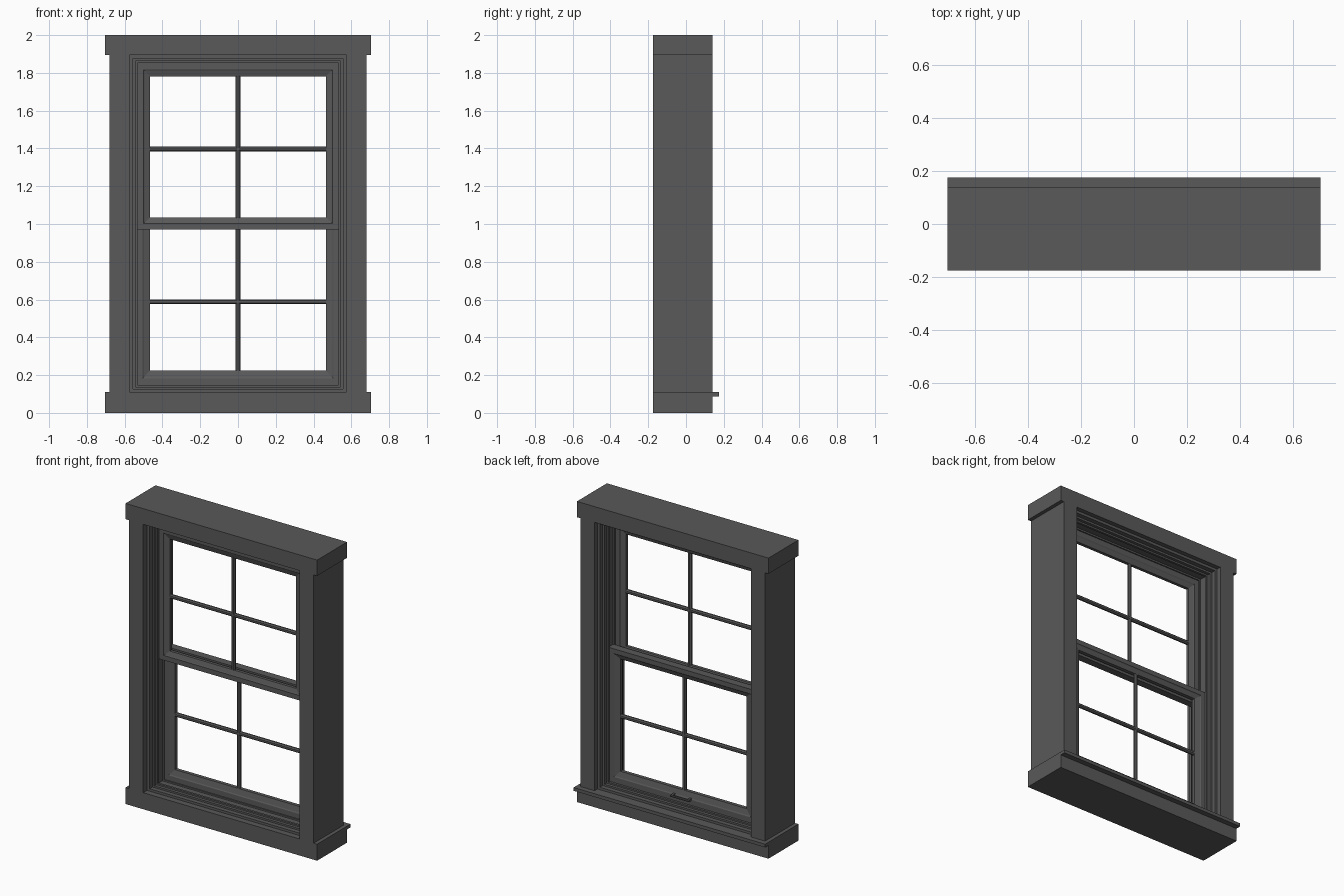
import bpy, bmesh
from mathutils import Vector

if "Cube" in bpy.data.objects:
    bpy.data.objects.remove(bpy.data.objects["Cube"])

grey = bpy.data.materials.new("dark_grey_paint")
grey.diffuse_color = (0.1, 0.1, 0.1, 1)
grey.use_nodes = True
grey.node_tree.nodes["Principled BSDF"].inputs["Base Color"].default_value = grey.diffuse_color


def finish(name, bm, bevel=0):
    bmesh.ops.recalc_face_normals(bm, faces=bm.faces)
    me = bpy.data.meshes.new(name)
    bm.to_mesh(me)
    bm.free()
    me.materials.append(grey)
    ob = bpy.data.objects.new(name, me)
    bpy.context.collection.objects.link(ob)
    if bevel:
        mod = ob.modifiers.new("chamfer", 'BEVEL')
        mod.width = bevel
        mod.segments = 1
    return ob


def box(name, x0, x1, y0, y1, z0, z1, bevel=0):
    bm = bmesh.new()
    bmesh.ops.create_cube(bm, size=1)
    lo, hi = Vector((x0, y0, z0)), Vector((x1, y1, z1))
    for v in bm.verts:
        v.co = Vector([lo[i] if v.co[i] < 0 else hi[i] for i in range(3)])
    return finish(name, bm, bevel)


def frame(name, outer, inner, profile):
    """Mitred rectangular frame. Rects are (half width, z0, z1);
    profile is a closed loop of (0 outer .. 1 inner, y)."""
    bm = bmesh.new()
    rings = []
    for sx, top in ((-1, 0), (1, 0), (1, 1), (-1, 1)):
        ring = []
        for t, y in profile:
            r = [a + (b - a) * t for a, b in zip(outer, inner)]
            ring.append(bm.verts.new((sx * r[0], y, r[2] if top else r[1])))
        rings.append(ring)
    n = len(profile)
    for i in range(4):
        a, b = rings[i], rings[(i + 1) % 4]
        for j in range(n):
            k = (j + 1) % n
            bm.faces.new((a[j], a[k], b[k], b[j]))
    return finish(name, bm)


# outer casing
FRONT, BACK = -0.175, 0.14
box("header", -0.705, 0.705, FRONT, BACK, 1.895, 2.0)
box("base", -0.705, 0.705, FRONT, BACK, 0.0, 0.11)
box("inner_stool", -0.705, 0.705, BACK, 0.175, 0.088, 0.11)
for side, s in (("left", -1), ("right", 1)):
    x0, x1 = sorted((s * 0.575, s * 0.68))
    box(side + "_casing", x0, x1, FRONT, BACK, 0.11, 1.895)

# stepped jamb liner with a stop in front of, between and behind the sashes
frame("jamb_liner", (0.575, 0.11, 1.895), (0.53, 0.15, 1.85), [
    (0, -0.135), (0.4, -0.135), (0.4, -0.105), (0.7, -0.105), (0.7, -0.085),
    (0.95, -0.085), (0.95, -0.07), (0.7, -0.07), (0.7, -0.02),
    (0.95, -0.02), (0.95, -0.01), (0.7, -0.01), (0.7, 0.045),
    (0.95, 0.045), (0.95, 0.06), (0.7, 0.06), (0.7, 0.08),
    (0.4, 0.08), (0.4, 0.11), (0, 0.11)])


# sashes, each with chamfered inner edges and a muntin cross
def sash(name, outer, inner, y0, y1):
    frame(name + "_sash", outer, inner, [
        (0, y0), (0.5, y0), (0.58, y0 + 0.004), (1, y0 + 0.014),
        (1, y1 - 0.014), (0.58, y1 - 0.004), (0.5, y1), (0, y1)])
    ym = (y0 + y1) / 2
    w, z0, z1 = inner
    zm = (z0 + z1) / 2 - 0.01
    box(name + "_muntin_upright", -0.013, 0.013, ym - 0.012, ym + 0.012,
        z0 - 0.01, z1 + 0.01, 0.007)
    box(name + "_muntin_crossbar", -w - 0.01, w + 0.01, ym - 0.012, ym + 0.012,
        zm - 0.013, zm + 0.013, 0.007)


sash("upper", (0.535, 0.97, 1.855), (0.465, 1.035, 1.78), -0.067, -0.018)
sash("lower", (0.545, 0.14, 1.035), (0.465, 0.225, 0.972), -0.012, 0.04)

# lift handle on the room side of the lower sash
box("handle_grip", -0.07, 0.07, 0.058, 0.07, 0.178, 0.19, 0.003)
for side, s in (("left", -1), ("right", 1)):
    box(side + "_handle_post", s * 0.06 - 0.007, s * 0.06 + 0.007,
        0.035, 0.062, 0.177, 0.191)
